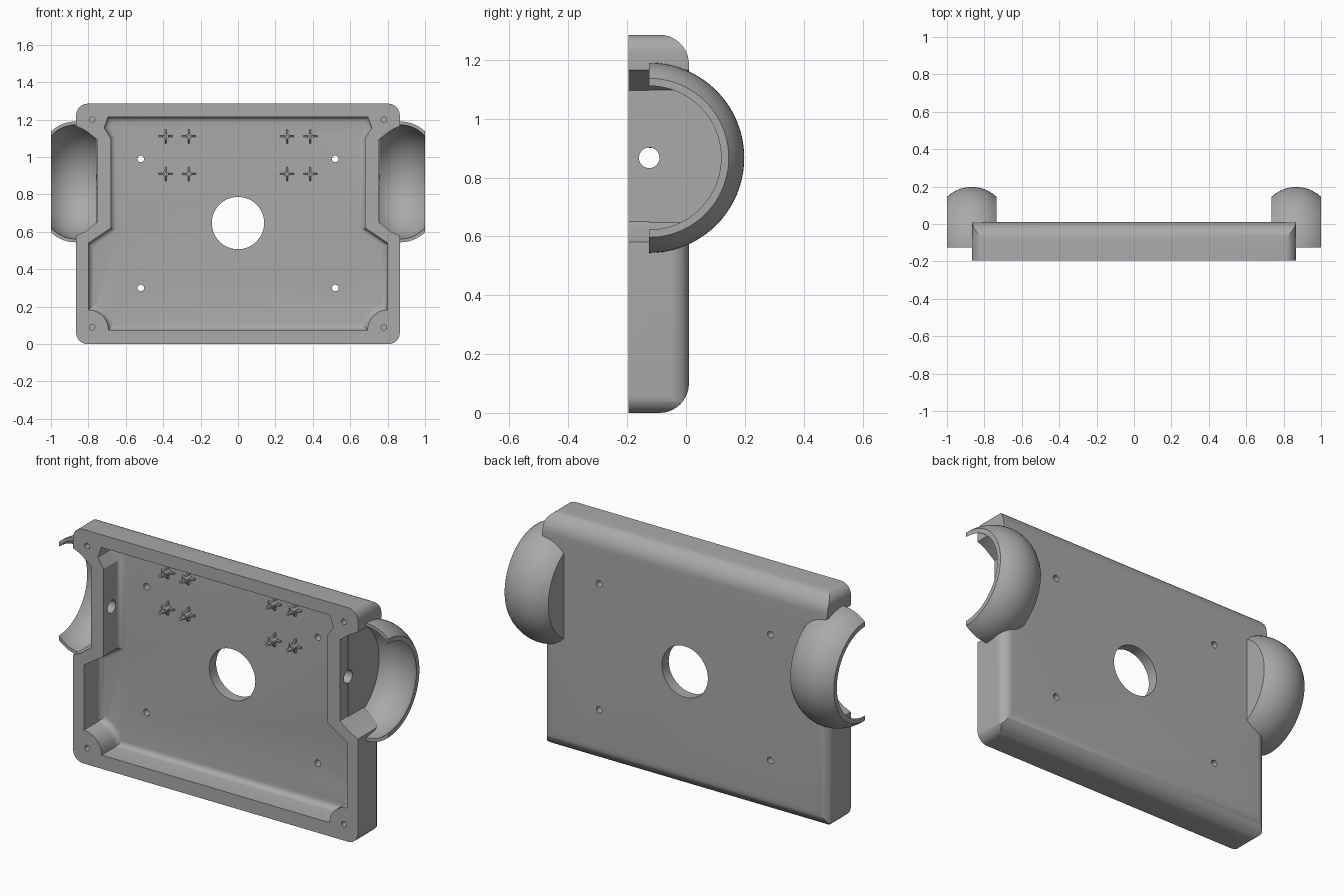
import bpy, bmesh, math
from mathutils import Matrix, Vector

if "Cube" in bpy.data.objects:
    bpy.data.objects.remove(bpy.data.objects["Cube"])

grey = bpy.data.materials.new("plain grey")
grey.use_nodes = True
grey.diffuse_color = (0.4, 0.4, 0.4, 1)
grey.node_tree.nodes["Principled BSDF"].inputs["Base Color"].default_value = (0.4, 0.4, 0.4, 1)

FRONT, BACK, TOP, HALF = -0.195, 0.01, 1.285, 0.865
FLOOR = -0.05
CUP_Y, CUP_Z = -0.125, 0.867


def finish(bm, name):
    bmesh.ops.recalc_face_normals(bm, faces=bm.faces)
    mesh = bpy.data.meshes.new(name)
    bm.to_mesh(mesh)
    bm.free()
    mesh.materials.append(grey)
    obj = bpy.data.objects.new(name, mesh)
    bpy.context.collection.objects.link(obj)
    return obj


def add_prism(bm, points, axis, lo, hi):
    """Extrude a 2D outline along one axis."""
    place = {"X": lambda u, v, d: (d, u, v),
             "Y": lambda u, v, d: (u, d, v),
             "Z": lambda u, v, d: (u, v, d)}[axis]
    a, b = ([bm.verts.new(place(u, v, d)) for u, v in points] for d in (lo, hi))
    bm.faces.new(a)
    bm.faces.new(b)
    for i in range(len(a)):
        j = (i + 1) % len(a)
        bm.faces.new((a[i], a[j], b[j], b[i]))


def prism(name, points, axis, lo, hi):
    bm = bmesh.new()
    add_prism(bm, points, axis, lo, hi)
    return finish(bm, name)


def arc(cu, cv, r, start, end, n=10):
    angles = [math.radians(start + (end - start) * i / n) for i in range(n + 1)]
    return [(cu + r * math.cos(t), cv + r * math.sin(t)) for t in angles]


def mirrored(points):
    """Close a right-hand outline with its mirror image."""
    return points + [(-u, v) for u, v in reversed(points)]


def circle(u, v, r, n=32):
    return arc(u, v, r, 0, 360 * (n - 1) / n, n - 1)


def select(obj):
    bpy.ops.object.select_all(action="DESELECT")
    obj.select_set(True)
    bpy.context.view_layer.objects.active = obj


def cut(obj, tool, operation="DIFFERENCE"):
    select(obj)
    mod = obj.modifiers.new("cut", "BOOLEAN")
    mod.operation, mod.solver, mod.object = operation, "EXACT", tool
    bpy.ops.object.modifier_apply(modifier=mod.name)
    bpy.data.objects.remove(tool)


def smooth(obj):
    select(obj)
    bpy.ops.object.shade_smooth_by_angle(angle=math.radians(30))


# Case: side profile with rounded back edges, trimmed to the front outline
profile = ([(FRONT, 0)] + arc(BACK - 0.1, 0.1, 0.1, -90, 0)
           + arc(BACK - 0.1, TOP - 0.1, 0.1, 0, 90) + [(FRONT, TOP)])
case = prism("case", profile, "X", -1, 1)
outline = (arc(HALF - 0.06, 0.06, 0.06, -90, 0)
           + [(HALF, 0.58), (0.82, 0.6), (0.755, 0.65), (0.755, 1.095),
              (0.82, 1.145), (HALF, 1.165)]
           + arc(HALF - 0.06, TOP - 0.06, 0.06, 0, 90))
cut(case, prism("outline_tool", mirrored(outline), "Y", -0.4, 0.4), "INTERSECT")

# Rounded lower side edges at the back
for s in (-1, 1):
    edge = arc(HALF - 0.06, BACK - 0.06, 0.06, 0, 90) + [(0.805, 0.1), (0.95, 0.1), (0.95, -0.05)]
    cut(case, prism("edge_tool", [(s * u, v) for u, v in edge], "Z", -0.1, 0.59))

# Cavity with soft floor edges and clearance around the corner screws
cavity = (arc(0.80, 0.075, 0.108, 180, 90, 8)
          + [(0.80, 0.54), (0.68, 0.62), (0.68, 1.10), (0.715, 1.155), (0.695, 1.215)])
bm = bmesh.new()
add_prism(bm, mirrored(cavity), "Y", FRONT - 0.1, FLOOR)
rim = [e for e in bm.edges if all(abs(v.co.y - FLOOR) < 1e-4 for v in e.verts)]
bmesh.ops.recalc_face_normals(bm, faces=bm.faces)
bmesh.ops.bevel(bm, geom=rim, offset=0.03, segments=4, profile=0.5, affect="EDGES")
cut(case, finish(bm, "cavity_tool"))

# Centre opening, mounting holes, corner screw holes and side holes
cut(case, prism("opening_tool", circle(0, 0.647, 0.14, 48), "Y", -0.3, 0.3))
for s in (-1, 1):
    for z in (0.30, 0.99):
        cut(case, prism("mount_tool", circle(s * 0.52, z, 0.018, 16), "Y", -0.3, 0.3))
    for z in (0.09, 1.20):
        cut(case, prism("screw_tool", circle(s * 0.78, z, 0.015, 16), "Y", -0.3, -0.09))
    cut(case, prism("side_tool", circle(CUP_Y, CUP_Z, 0.035, 24), "X", s * 0.6, s * 0.84))
smooth(case)

# Side cups: half-turned barrel shells, closed on the inner side
def bulge(x, thickness):
    r = 0.193 - thickness
    return 0.13 + math.sqrt(r * r - (x - 0.8675) ** 2)


N = 12
outer = [0.735 + 0.265 * i / N for i in range(N + 1)]
inner = [1.0 - 0.242 * i / N for i in range(N + 1)]
shell = ([(x, bulge(x, 0)) for x in outer] + [(x, bulge(x, 0.018)) for x in inner]
         + [(0.758, 0.035), (0.735, 0.035)])
for side, s in (("left", 1), ("right", -1)):
    bm = bmesh.new()
    rings = []
    for i in range(41):
        t = math.pi * (i / 40 - 0.5)
        rings.append([bm.verts.new((s * x, CUP_Y + r * math.cos(t), CUP_Z + r * math.sin(t)))
                      for x, r in shell])
    for a, b in zip(rings, rings[1:]):
        for i in range(len(a)):
            j = (i + 1) % len(a)
            bm.faces.new((a[i], a[j], b[j], b[i]))
    bm.faces.new(rings[0])
    bm.faces.new(rings[-1])
    smooth(finish(bm, side + "_cup"))

# Board standoffs: tapered pins with four fins
for n, (x, z) in enumerate((s * x, z) for s in (-1, 1) for x in (0.262, 0.387) for z in (0.91, 1.11)):
    bm = bmesh.new()
    add_prism(bm, circle(x, z, 0.016, 16), "Y", FLOOR + 0.005, FLOOR - 0.045)
    add_prism(bm, circle(x, z, 0.009, 12), "Y", FLOOR - 0.04, FLOOR - 0.075)
    base, tip = FLOOR + 0.005, FLOOR - 0.03
    fin = [(-0.038, base), (0.038, base), (0.038, FLOOR - 0.008), (0.014, tip),
           (-0.014, tip), (-0.038, FLOOR - 0.008)]
    add_prism(bm, [(x + u, v) for u, v in fin], "Z", z - 0.004, z + 0.004)
    add_prism(bm, [(v, z + u) for u, v in fin], "X", x - 0.004, x + 0.004)
    smooth(finish(bm, f"standoff_{n + 1}"))
